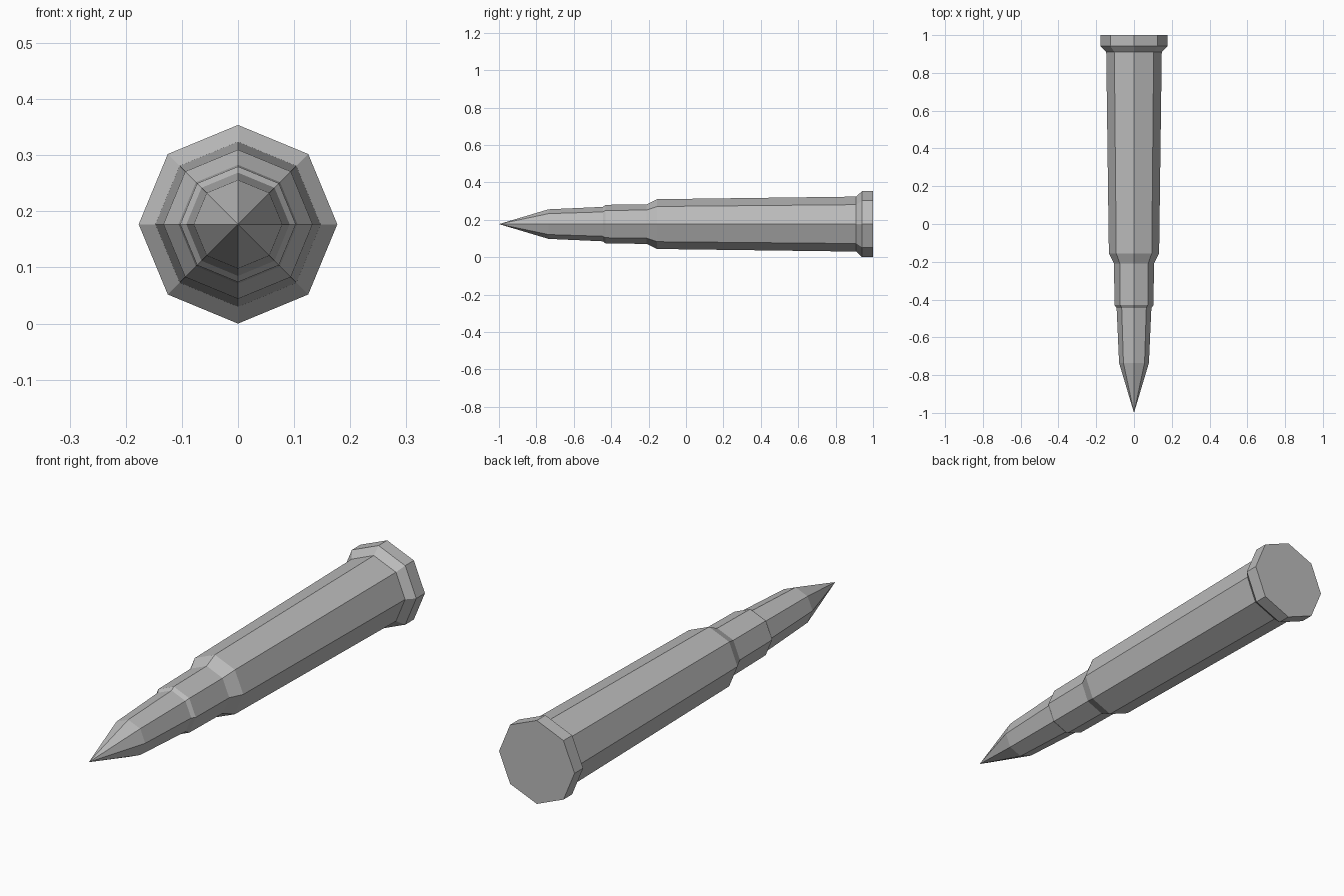
import bpy
import bmesh
import math

default = bpy.data.objects.get("Cube")
if default:
    bpy.data.objects.remove(default, do_unlink=True)

SIDES = 8
CENTRE_Z = 0.177

# One plain grey for the whole model
grey = bpy.data.materials.new("plain_grey")
grey.use_nodes = True
colour = (0.5, 0.5, 0.5, 1.0)
grey.diffuse_color = colour
grey.node_tree.nodes["Principled BSDF"].inputs["Base Color"].default_value = colour


def lathe(name, profile):
    """Turn (y, radius) points around the long axis into a closed faceted solid."""
    bm = bmesh.new()
    rings = []
    for y, r in profile:
        if r == 0:
            rings.append([bm.verts.new((0, y, CENTRE_Z))] * SIDES)
            continue
        angles = [math.tau * i / SIDES for i in range(SIDES)]
        rings.append([bm.verts.new((r * math.cos(a), y, CENTRE_Z + r * math.sin(a)))
                      for a in angles])
    for a, b in zip(rings, rings[1:]):
        for i in range(SIDES):
            j = (i + 1) % SIDES
            corners = dict.fromkeys((a[i], a[j], b[j], b[i]))
            bm.faces.new(list(corners))
    for ring in (rings[0], rings[-1]):
        if ring[0] is not ring[1]:
            bm.faces.new(ring)
    bmesh.ops.recalc_face_normals(bm, faces=bm.faces)
    mesh = bpy.data.meshes.new(name)
    bm.to_mesh(mesh)
    bm.free()
    mesh.materials.append(grey)
    obj = bpy.data.objects.new(name, mesh)
    bpy.context.collection.objects.link(obj)
    return obj


# Pointed tip, seated a little inside the neck
lathe("pointed_tip", [(-1.0, 0), (-0.735, 0.079), (-0.445, 0.092), (-0.42, 0.092)])

# Casing: lip, neck, shoulder, tapered body and flared base rim
lathe("casing", [(-0.445, 0.092), (-0.43, 0.103), (-0.21, 0.106), (-0.155, 0.133),
                 (0.91, 0.147), (0.942, 0.177), (1.0, 0.177)])
